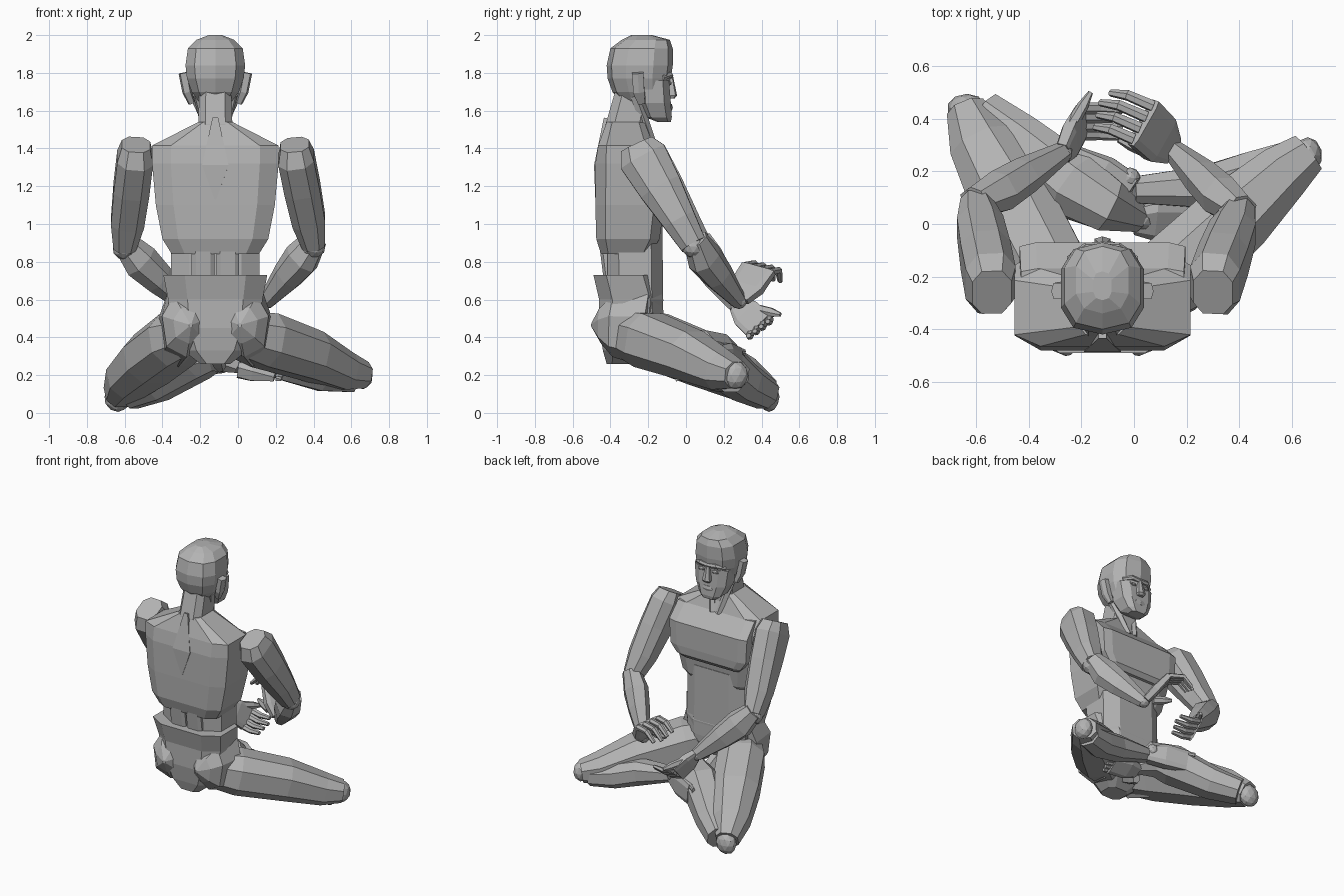
import bpy, bmesh, math
from mathutils import Vector

cube = bpy.data.objects.get("Cube")
if cube:
    bpy.data.objects.remove(cube)

clay = bpy.data.materials.new("grey_clay")
clay.use_nodes = True
GREY = (0.45, 0.45, 0.45, 1)
clay.diffuse_color = GREY
clay.node_tree.nodes["Principled BSDF"].inputs["Base Color"].default_value = GREY
CX = -0.12  # body centre line


def finish(name, bm):
    bmesh.ops.recalc_face_normals(bm, faces=bm.faces)
    mesh = bpy.data.meshes.new(name)
    bm.to_mesh(mesh)
    bm.free()
    mesh.materials.append(clay)
    obj = bpy.data.objects.new(name, mesh)
    bpy.context.collection.objects.link(obj)
    return obj


def skin(name, rings):
    """Bridge equal rings of points and cap both ends."""
    bm = bmesh.new()
    rows = [[bm.verts.new(p) for p in ring] for ring in rings]
    n = len(rows[0])
    for low, high in zip(rows, rows[1:]):
        for i in range(n):
            j = (i + 1) % n
            bm.faces.new((low[i], low[j], high[j], high[i]))
    bm.faces.new(rows[0])
    bm.faces.new(rows[-1])
    return finish(name, bm)


def unit_ring(n, box):
    """Polygon filling a unit square; a smaller box value is squarer."""
    pts = []
    for i in range(n):
        a = math.tau * (i + 0.5) / n
        c, s = math.cos(a), math.sin(a)
        pts.append((math.copysign(abs(c) ** box, c), math.copysign(abs(s) ** box, s)))
    mu, mv = max(p[0] for p in pts), max(p[1] for p in pts)
    return [(u / mu, v / mv) for u, v in pts]


def stack(name, layers, n=8, box=0.6, cx=CX):
    """Upright form; each layer is z, half width, back y, front y."""
    rings = []
    for z, hw, y0, y1 in layers:
        rings.append([(cx + u * hw, (y0 + y1) / 2 + v * (y1 - y0) / 2, z)
                      for u, v in unit_ring(n, box)])
    return skin(name, rings)


def limb(name, path, side=(0, 0, 1), n=8, box=0.85):
    """Tube along a path; each stop is point, side radius, other radius."""
    pts = [Vector(p[0]) for p in path]
    rings = []
    for i, (_, ra, rb) in enumerate(path):
        t = (pts[min(i + 1, len(pts) - 1)] - pts[max(i - 1, 0)]).normalized()
        a = Vector(side)
        a = (a - t * a.dot(t)).normalized()
        b = t.cross(a)
        rings.append([pts[i] + a * u * ra + b * v * rb for u, v in unit_ring(n, box)])
    return skin(name, rings)


def ball(name, centre, size, detail=1):
    bm = bmesh.new()
    bmesh.ops.create_icosphere(bm, subdivisions=detail, radius=1)
    for v in bm.verts:
        v.co = Vector(centre) + Vector(v.co[i] * size[i] for i in range(3))
    return finish(name, bm)


# Torso
stack("pelvis", [(.26, .08, -.42, -.28), (.33, .17, -.44, -.18), (.45, .23, -.46, -.13),
                 (.6, .25, -.46, -.12), (.73, .275, -.49, -.16)])
stack("waist", [(.5, .235, -.41, -.12), (1.0, .235, -.42, -.125)])
stack("rib_cage", [(.84, .23, -.45, -.19), (.92, .28, -.475, -.14), (1.1, .315, -.48, -.115),
                   (1.32, .335, -.48, -.1), (1.415, .335, -.465, -.17), (1.54, .09, -.42, -.22)],
      box=.4)
stack("neck", [(1.38, .12, -.44, -.19), (1.53, .09, -.425, -.2), (1.72, .085, -.37, -.17)])
stack("chest", [(1.05, .23, -.22, -.1), (1.08, .26, -.22, -.075), (1.14, .305, -.22, -.07),
                (1.31, .315, -.22, -.07), (1.415, .31, -.28, -.17)], box=.25)
for s, label in ((1, "left"), (-1, "right")):
    limb(label + "_buttock", [((CX + s * .2, -.2, .45), .19, .1), ((CX + s * .155, -.38, .465), .155, .13),
                              ((CX + s * .14, -.45, .465), .09, .085),
                              ((CX + s * .13, -.5, .465), .01, .01)], n=7)
    limb(label + "_neck_cord", [((CX + s * .09, -.27, 1.68), .025, .025),
                                ((CX + s * .025, -.17, 1.4), .018, .02)], n=5)
    limb(label + "_lower_back", [((CX + s * .065, -.395, .7), .06, .04),
                                 ((CX + s * .065, -.42, .9), .06, .04)], side=(1, 0, 0), box=.5)
limb("upper_back_diamond", [((CX, -.47, 1.13), .005, .01), ((CX, -.475, 1.31), .07, .012),
                            ((CX, -.42, 1.56), .015, .015)], side=(1, 0, 0), n=4)

# Head and face
stack("cranium", [(1.65, .09, -.35, -.12), (1.7, .125, -.39, -.09), (1.77, .15, -.415, -.08),
                  (1.84, .158, -.42, -.07), (1.93, .145, -.4, -.07), (1.975, .1, -.34, -.085),
                  (2.0, .035, -.29, -.18)], n=10, box=.75)
stack("jaw", [(1.54, .055, -.15, -.08), (1.565, .085, -.215, -.075), (1.64, .12, -.25, -.08),
              (1.76, .135, -.25, -.09)], box=.6)
stack("nose", [(1.665, .022, -.1, -.06), (1.68, .03, -.1, -.047), (1.78, .014, -.1, -.068)], n=6)
stack("mouth", [(1.6, .03, -.1, -.075), (1.615, .04, -.1, -.07), (1.635, .03, -.1, -.075)], n=6)
for s, label in ((1, "left"), (-1, "right")):
    limb(label + "_brow", [((CX, -.085, 1.785), .015, .018), ((CX + s * .06, -.088, 1.79), .015, .018),
                           ((CX + s * .115, -.125, 1.775), .012, .015)], n=6)
    ball(label + "_eye", (CX + s * .055, -.088, 1.745), (.03, .014, .013))
    limb(label + "_ear", [((CX + s * .125, -.235, 1.64), .018, .018),
                          ((CX + s * .15, -.25, 1.7), .03, .025),
                          ((CX + s * .17, -.255, 1.8), .03, .025)], side=(0, 1, 0), n=6, box=.6)

# Arms: elbow and wrist differ on each side
ARMS = {"left": (1, (.4, .04, .89), (.15, .28, .59)),
        "right": (-1, (-.6, .07, .88), (-.275, .27, .57))}
for label, (s, elbow, wrist) in ARMS.items():
    e, w = Vector(elbow), Vector(wrist)
    top = Vector((CX + s * .42, -.25, 1.39))
    limb(label + "_upper_arm", [(top + Vector((0, -.01, .03)), .075, .09), (top.lerp(e, .08), .095, .13),
                                (top.lerp(e, .4), .095, .115), (top.lerp(e, .75), .088, .088),
                                (e, .06, .07)], side=(1, 0, 0), box=.75)
    ball(label + "_elbow", e + Vector((0, 0, -.01)), (.065, .065, .06), 2)
    limb(label + "_forearm", [(e + Vector((s * .01, .01, .03)), .06, .06), (e.lerp(w, .25), .092, .082),
                              (e.lerp(w, .55), .078, .072), (w, .042, .04)], n=7)
    ball(label + "_wrist", w, (.042, .042, .04), 2)


# Hands
def hand(label, wrist, knuckle, bend, tip, across, half, thumb):
    w, k, b, t = (Vector(p) for p in (wrist, knuckle, bend, tip))
    d = Vector(across).normalized()
    limb(label + "_palm", [(w, half * .55, .025), (w.lerp(k, .4), half * .95, .03), (k, half, .022)],
         side=across, box=.4)
    for i in range(4):
        off = d * (i - 1.5) * half * .5
        reach = 1 - .08 * abs(i - 2)
        limb(f"{label}_finger_{i + 1}", [(k + off, .02, .019), (k.lerp(b, reach) + off, .018, .018),
                                         (k.lerp(t, reach) + off, .012, .012)], side=across, n=6)
    a, z = (Vector(p) for p in thumb)
    limb(label + "_thumb", [(a, .025, .025), (a.lerp(z, .6), .024, .022), (z, .01, .01)], n=6)


hand("left", (.14, .28, .6), (.035, .385, .765), (-.07, .43, .775), (-.14, .44, .71),
     (.5, .85, -.25), .1, ((.06, .27, .64), (-.06, .32, .66)))
hand("right", (-.27, .27, .57), (-.2, .39, .46), (-.12, .39, .44), (-.03, .38, .445),
     (0, .8, .6), .085, ((-.24, .37, .55), (-.165, .5, .52)))

# Folded legs
limb("left_thigh", [((.0, -.31, .42), .12, .12), ((.14, -.2, .385), .145, .155), ((.38, .02, .305), .13, .145),
                    ((.56, .19, .22), .1, .11), ((.66, .27, .2), .07, .08)])
limb("left_shin", [((.61, .24, .18), .07, .08), ((.45, .18, .2), .085, .095), ((.27, .14, .25), .085, .08),
                   ((.0, .13, .3), .045, .05)])
limb("right_thigh", [((-.24, -.31, .42), .12, .12), ((-.33, -.17, .385), .145, .155),
                     ((-.46, .08, .285), .14, .155), ((-.58, .3, .18), .115, .12),
                     ((-.635, .43, .1), .08, .075)])
limb("right_shin", [((-.57, .42, .1), .08, .085), ((-.43, .31, .16), .1, .105),
                    ((-.22, .14, .3), .125, .125), ((-.1, .07, .33), .11, .1),
                    ((.02, .02, .25), .045, .05)])
ball("left_kneecap", (.66, .26, .2), (.055, .07, .075), 2)
ball("right_kneecap", (-.635, .44, .085), (.075, .055, .08), 2)
ball("left_ankle", (-.015, .175, .32), (.04, .04, .045), 2)
ball("right_ankle", (.03, .02, .25), (.045, .045, .045), 2)

# Feet, crossed in front of the pelvis
FEET = {"left": ((.0, .14, .3), (-.1, .21, .29), (-.23, .28, .27), (0, 0, 1)),
        "right": ((.0, .02, .24), (.08, .02, .23), (.2, .01, .21), (0, 1, .5))}
for label, (heel, arch, toe, across) in FEET.items():
    limb(label + "_foot", [(heel, .055, .045), (arch, .08, .045), (toe, .075, .02)],
         side=across, box=.55)
    h, t = Vector(heel), Vector(toe)
    d, step = Vector(across).normalized(), (t - h).normalized()
    for i in range(5):
        p = t + d * (i - 2) * .03
        limb(f"{label}_toe_{i + 1}", [(p, .015, .014), (p + step * (.03 + .006 * i), .012, .011)],
             side=across, n=6)

# Blunt form between the thighs
limb("groin", [((CX, -.22, .34), .05, .05), ((CX + .02, -.12, .27), .04, .04),
               ((CX + .03, -.08, .24), .025, .025)], n=6)
